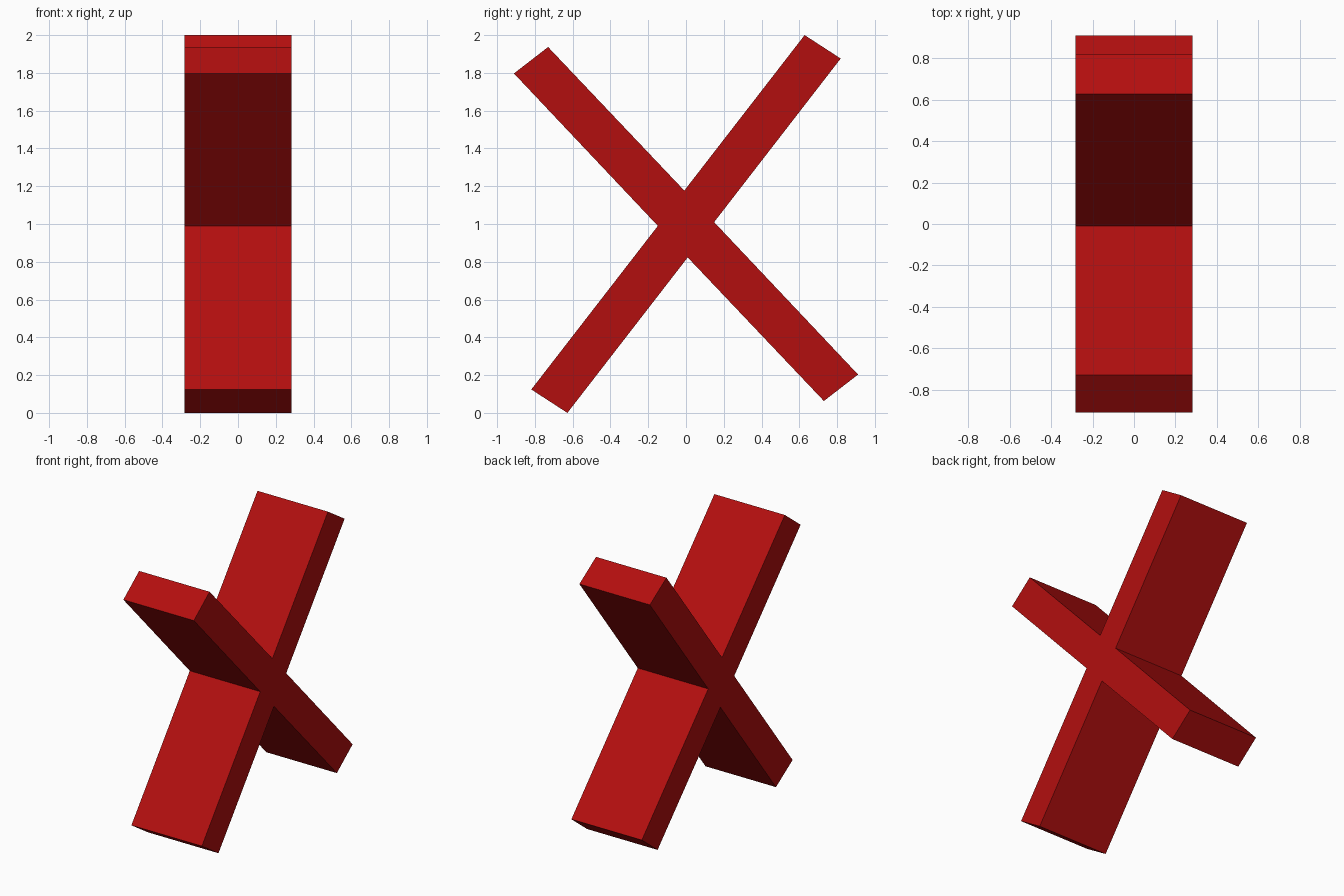
import bpy
import bmesh
from mathutils import Vector

if "Cube" in bpy.data.objects:
    bpy.data.objects.remove(bpy.data.objects["Cube"])

HALF_WIDTH = 0.283

# Upper half of the cross outline (y, z); the lower half is its half-turn about (0, 1)
upper = [(0.149, 1.01), (0.819, 1.876), (0.628, 2.0),
         (-0.009, 1.177), (-0.73, 1.937), (-0.911, 1.797)]
outline = upper + [(-y, 2 - z) for y, z in upper]

# Extrude the outline along x into one solid with flat faces
bm = bmesh.new()
cap = bm.faces.new([bm.verts.new((-HALF_WIDTH, y, z)) for y, z in outline])
extruded = bmesh.ops.extrude_face_region(bm, geom=[cap], use_keep_orig=True)
moved = [v for v in extruded["geom"] if isinstance(v, bmesh.types.BMVert)]
bmesh.ops.translate(bm, verts=moved, vec=Vector((2 * HALF_WIDTH, 0, 0)))
bmesh.ops.recalc_face_normals(bm, faces=bm.faces[:])

mesh = bpy.data.meshes.new("crossed_bars")
bm.to_mesh(mesh)
bm.free()
crossed_bars = bpy.data.objects.new("crossed_bars", mesh)
bpy.context.collection.objects.link(crossed_bars)

# Deep red finish
red = bpy.data.materials.new("red")
red.diffuse_color = (0.45, 0.0046, 0.0046, 1)
red.use_nodes = True
red.node_tree.nodes["Principled BSDF"].inputs["Base Color"].default_value = red.diffuse_color
mesh.materials.append(red)
